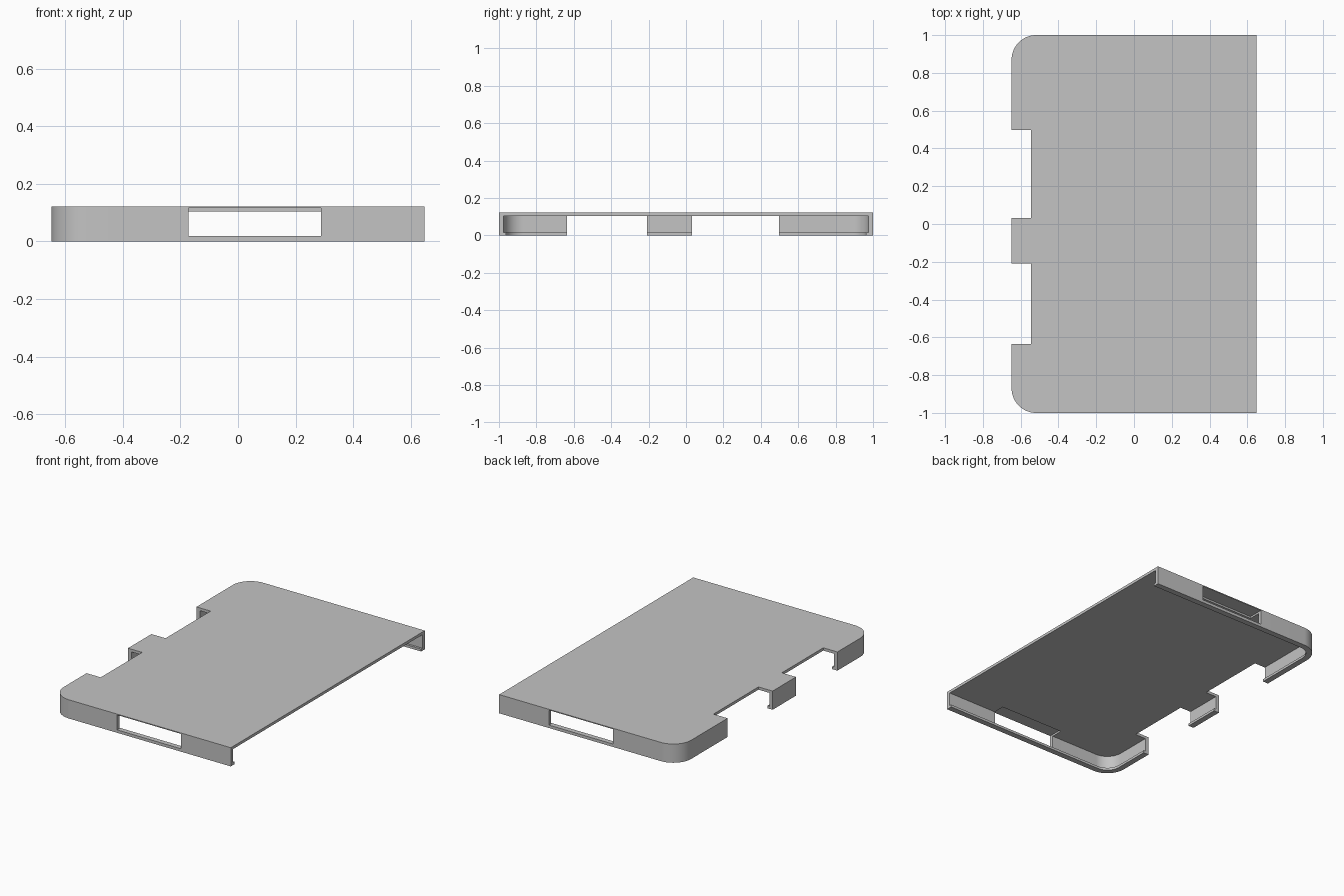
import bpy, bmesh
from math import pi, sin, cos

cube = bpy.data.objects.get("Cube")
if cube:
    bpy.data.objects.remove(cube, do_unlink=True)

HALF_X, HALF_Y, HEIGHT = 0.648, 1.0, 0.122
RADIUS = 0.13
WALL, LIP = 0.024, 0.038          # inset of the wall and of the bottom lip
PLATE_Z, LIP_Z = 0.104, 0.016     # underside of the plate, top of the lip

grey = bpy.data.materials.new("grey_plastic")
grey.use_nodes = True
grey.diffuse_color = (0.55, 0.55, 0.55, 1)
grey.node_tree.nodes["Principled BSDF"].inputs["Base Color"].default_value = grey.diffuse_color


def prism(name, outline, z0, z1):
    """Extrude a flat outline from z0 to z1."""
    bm = bmesh.new()
    base = bm.faces.new([bm.verts.new((x, y, z0)) for x, y in outline])
    top = bmesh.ops.extrude_face_region(bm, geom=[base])
    verts = [v for v in top["geom"] if isinstance(v, bmesh.types.BMVert)]
    bmesh.ops.translate(bm, verts=verts, vec=(0, 0, z1 - z0))
    bmesh.ops.recalc_face_normals(bm, faces=bm.faces)
    mesh = bpy.data.meshes.new(name)
    bm.to_mesh(mesh)
    bm.free()
    mesh.materials.append(grey)
    obj = bpy.data.objects.new(name, mesh)
    bpy.context.collection.objects.link(obj)
    return obj


def tray_outline(inset, right):
    """Rectangle with two rounded corners on the -x side."""
    r, steps = RADIUS - inset, 16
    cx, cy = RADIUS - HALF_X, HALF_Y - RADIUS
    arc = [(cx - r * sin(a), cy + r * cos(a))
           for a in (i * pi / 2 / steps for i in range(steps + 1))]
    y = HALF_Y - inset
    return [(right, y)] + arc + [(px, -py) for px, py in reversed(arc)] + [(right, -y)]


def box(name, x0, x1, y0, y1, z0, z1):
    return prism(name, [(x0, y0), (x1, y0), (x1, y1), (x0, y1)], z0, z1)


# Solid body of the sleeve
shell = prism("case_shell", tray_outline(0, HALF_X), 0, HEIGHT)

# Cavity, open underneath inside the lip and open at the +x end
cutters = [
    prism("cavity_cutter", tray_outline(WALL, 0.9), LIP_Z, PLATE_Z),
    prism("lip_cutter", tray_outline(LIP, 0.9), -0.1, 0.06),
]
# Port windows through both end walls, recessed into the plate
for side, (y0, y1) in {"front": (-1.2, -0.9), "back": (0.9, 1.2)}.items():
    cutters.append(box(side + "_window_cutter", -0.172, 0.289, y0, y1, 0.019, 0.116))
# Full-height notches in the -x side
for y0, y1 in ((-0.635, -0.208), (0.033, 0.497)):
    cutters.append(box("notch_cutter", -0.9, -0.546, y0, y1, -0.2, 0.3))

for cutter in cutters:
    cutter.hide_render = True
    mod = shell.modifiers.new(cutter.name, "BOOLEAN")
    mod.operation = "DIFFERENCE"
    mod.solver = "EXACT"
    mod.object = cutter

# Bake the cuts and drop the helpers
bpy.context.view_layer.update()
depsgraph = bpy.context.evaluated_depsgraph_get()
final = bpy.data.meshes.new_from_object(shell.evaluated_get(depsgraph))
shell.modifiers.clear()
shell.data = final
for cutter in cutters:
    bpy.data.objects.remove(cutter, do_unlink=True)

# Smooth rounded corners, sharp edges elsewhere
bpy.ops.object.select_all(action="DESELECT")
shell.select_set(True)
bpy.context.view_layer.objects.active = shell
bpy.ops.object.shade_smooth_by_angle(angle=pi / 6)
